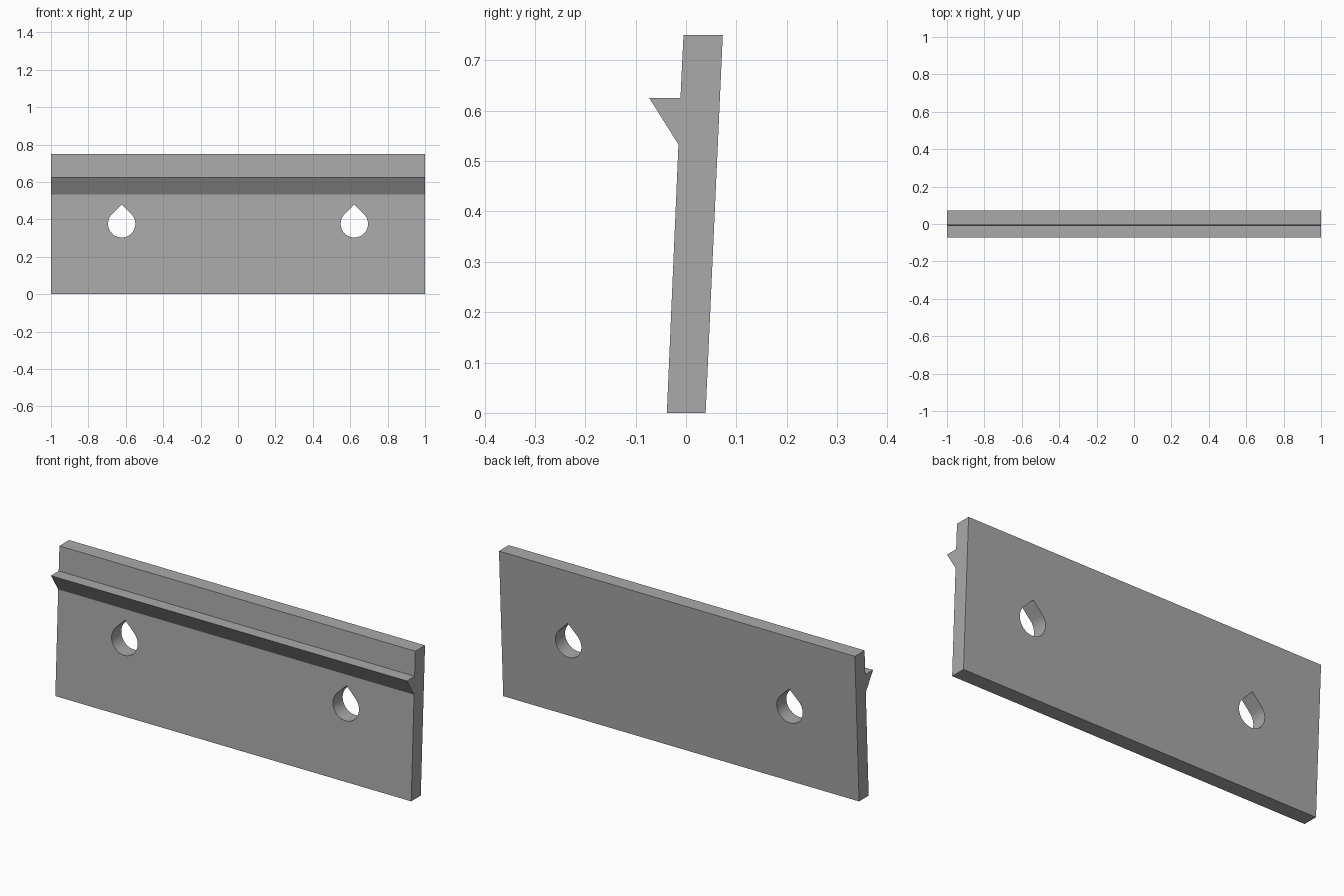
import bpy, bmesh, math
from mathutils import Vector

cube = bpy.data.objects.get("Cube")
if cube:
    bpy.data.objects.remove(cube, do_unlink=True)

grey = bpy.data.materials.new("plain grey")
grey.use_nodes = True
colour = (0.4, 0.4, 0.4, 1)
grey.diffuse_color = colour
grey.node_tree.nodes["Principled BSDF"].inputs["Base Color"].default_value = colour


def prism(name, points, offset):
    """Extrude a closed outline of 3D points along an offset."""
    bm = bmesh.new()
    face = bm.faces.new([bm.verts.new(p) for p in points])
    ext = bmesh.ops.extrude_face_region(bm, geom=[face])
    moved = [v for v in ext["geom"] if isinstance(v, bmesh.types.BMVert)]
    bmesh.ops.translate(bm, verts=moved, vec=Vector(offset))
    bmesh.ops.recalc_face_normals(bm, faces=bm.faces)
    mesh = bpy.data.meshes.new(name)
    bm.to_mesh(mesh)
    bm.free()
    mesh.materials.append(grey)
    obj = bpy.data.objects.new(name, mesh)
    bpy.context.collection.objects.link(obj)
    return obj


# Leaning plate with a wedge-shaped ledge on the front
profile = [(-0.038, 0), (0.039, 0), (0.073, 0.75), (-0.005, 0.75),
           (-0.011, 0.625), (-0.073, 0.625), (-0.015, 0.533)]
plate = prism("ledge_plate", [(-1, y, z) for y, z in profile], (2, 0, 0))

# Teardrop holes: round below, with a right-angled point on top
RADIUS, HEIGHT, STEPS = 0.073, 0.376, 48
bpy.context.view_layer.objects.active = plate
plate.select_set(True)
for side in (-1, 1):
    x = side * 0.622
    outline = [(x, -0.2, HEIGHT + RADIUS * math.sqrt(2))]
    for i in range(STEPS + 1):
        a = math.radians(135 + 270 * i / STEPS)
        outline.append((x + RADIUS * math.cos(a), -0.2, HEIGHT + RADIUS * math.sin(a)))
    cutter = prism("hole_cutter", outline, (0, 0.4, 0))
    cutter.hide_render = True
    cut = plate.modifiers.new("teardrop_hole", "BOOLEAN")
    cut.operation = "DIFFERENCE"
    cut.solver = "EXACT"
    cut.object = cutter
    bpy.ops.object.modifier_apply(modifier=cut.name)
    bpy.data.objects.remove(cutter, do_unlink=True)

bpy.ops.object.shade_smooth_by_angle(angle=math.radians(30))
